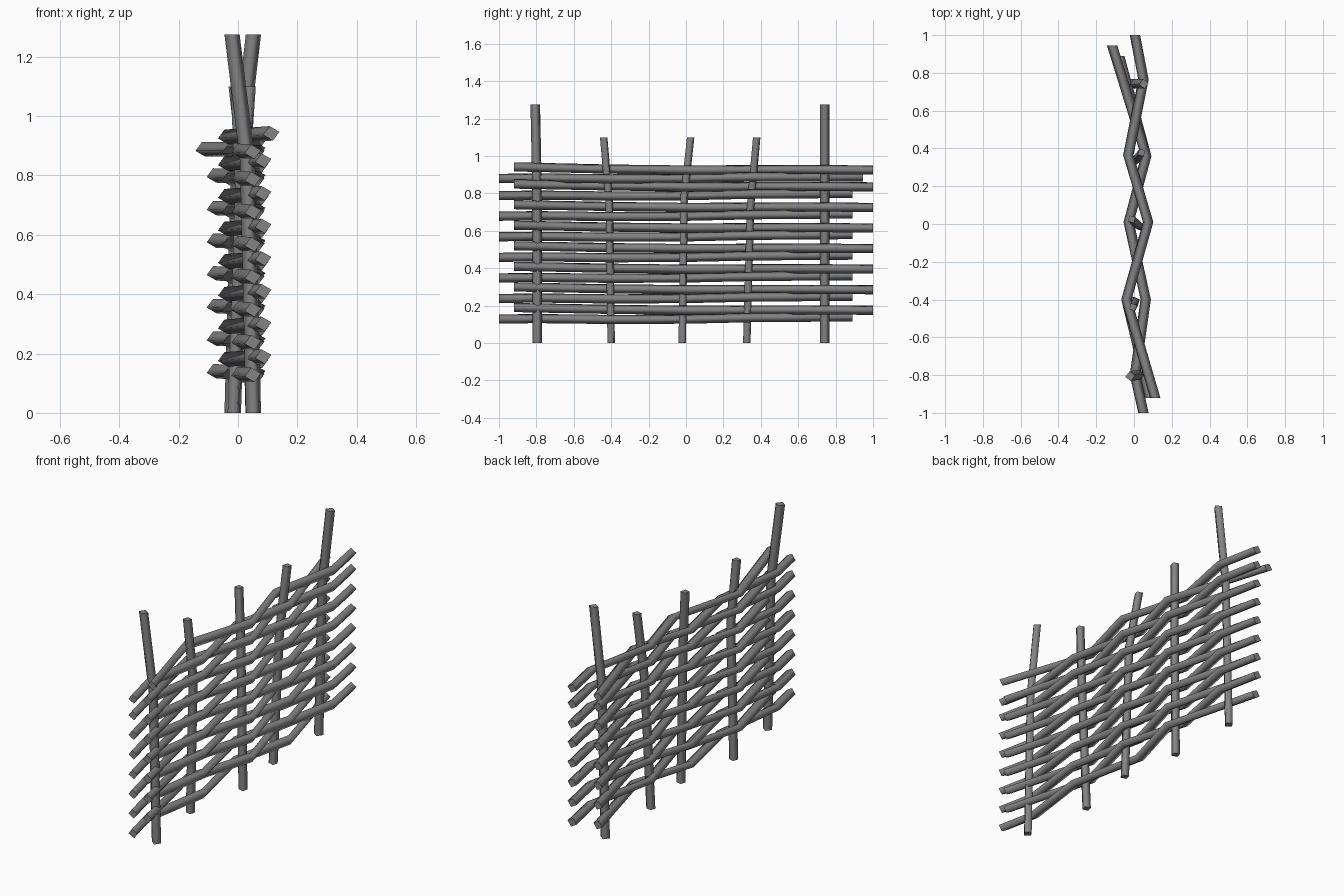
import bpy, bmesh, math

if "Cube" in bpy.data.objects:
    bpy.data.objects.remove(bpy.data.objects["Cube"])

wood = bpy.data.materials.new("dark_wood")
wood.diffuse_color = (0.23, 0.23, 0.23, 1)
wood.use_nodes = True
wood.node_tree.nodes["Principled BSDF"].inputs["Base Color"].default_value = wood.diffuse_color


def sweep(name, points, rx, ry, turn, upright):
    """Four-sided stick through points; sections stay level (posts) or facing y (rods)."""
    bm = bmesh.new()
    rings = []
    for x, y, z in points:
        ring = []
        for k in range(4):
            a = math.radians(turn + 90 * k)
            u, v = rx * math.cos(a), ry * math.sin(a)
            co = (x + u, y + v, z) if upright else (x + u, y, z + v)
            ring.append(bm.verts.new(co))
        rings.append(ring)
    for a, b in zip(rings, rings[1:]):
        for k in range(4):
            n = (k + 1) % 4
            bm.faces.new((a[k], a[n], b[n], b[k])).smooth = True
    # flat, sharp-edged end caps
    for ring in (rings[0], rings[-1]):
        cap = bm.faces.new(ring)
        for e in cap.edges:
            e.smooth = False
    bmesh.ops.recalc_face_normals(bm, faces=bm.faces)
    mesh = bpy.data.meshes.new(name)
    bm.to_mesh(mesh)
    bm.free()
    mesh.materials.append(wood)
    obj = bpy.data.objects.new(name, mesh)
    bpy.context.collection.objects.link(obj)


# Upright posts, leaning out above the weave
posts = [
    [(0.052, -0.795, 0), (0.032, -0.797, 0.85), (-0.02, -0.806, 1.275)],
    [(-0.015, -0.40, 0), (0.01, -0.41, 0.75), (-0.005, -0.44, 1.10)],
    [(0.045, -0.02, 0), (0.025, -0.01, 0.78), (-0.012, 0.025, 1.10)],
    [(-0.01, 0.325, 0), (0.015, 0.345, 0.73), (0.04, 0.378, 1.10)],
    [(-0.02, 0.742, 0), (0.002, 0.742, 0.85), (0.052, 0.742, 1.275)],
]
for i, path in enumerate(posts):
    r = 0.026 if i in (0, 4) else 0.023
    sweep(f"post_{i + 1}", path, r, r, 10 if i in (0, 4) else 30, True)

# Woven rods: two alternating paths of (x, y, z offset)
weave_a = [(0.085, -0.92, 0.01), (-0.04, -0.40, 0.0), (0.075, 0.01, -0.005),
           (-0.03, 0.365, -0.003), (0.05, 0.765, -0.003), (0.005, 1.0, -0.005)]
weave_b = [(0.05, -1.0, 0.0), (0.005, -0.80, 0.003), (0.062, -0.40, -0.002),
           (-0.028, 0.01, 0.0), (0.065, 0.36, 0.008), (-0.078, 0.89, 0.012)]
for i in range(8):
    top = i == 7
    za = 0.93 if top else 0.18 + 0.11 * i
    zb = 0.88 if top else 0.128 + 0.11 * i
    a, b = list(weave_a), list(weave_b)
    if top:
        # top pair splays wider at its loose ends
        a[0] = (0.112, -0.92, 0.012)
        b[-1] = (-0.116, 0.945, 0.008)
    sweep(f"rod_a_{i + 1}", [(x, y, za + z) for x, y, z in a], 0.028, 0.025, 12, False)
    sweep(f"rod_b_{i + 1}", [(x, y, zb + z) for x, y, z in b], 0.028, 0.025, 12, False)
